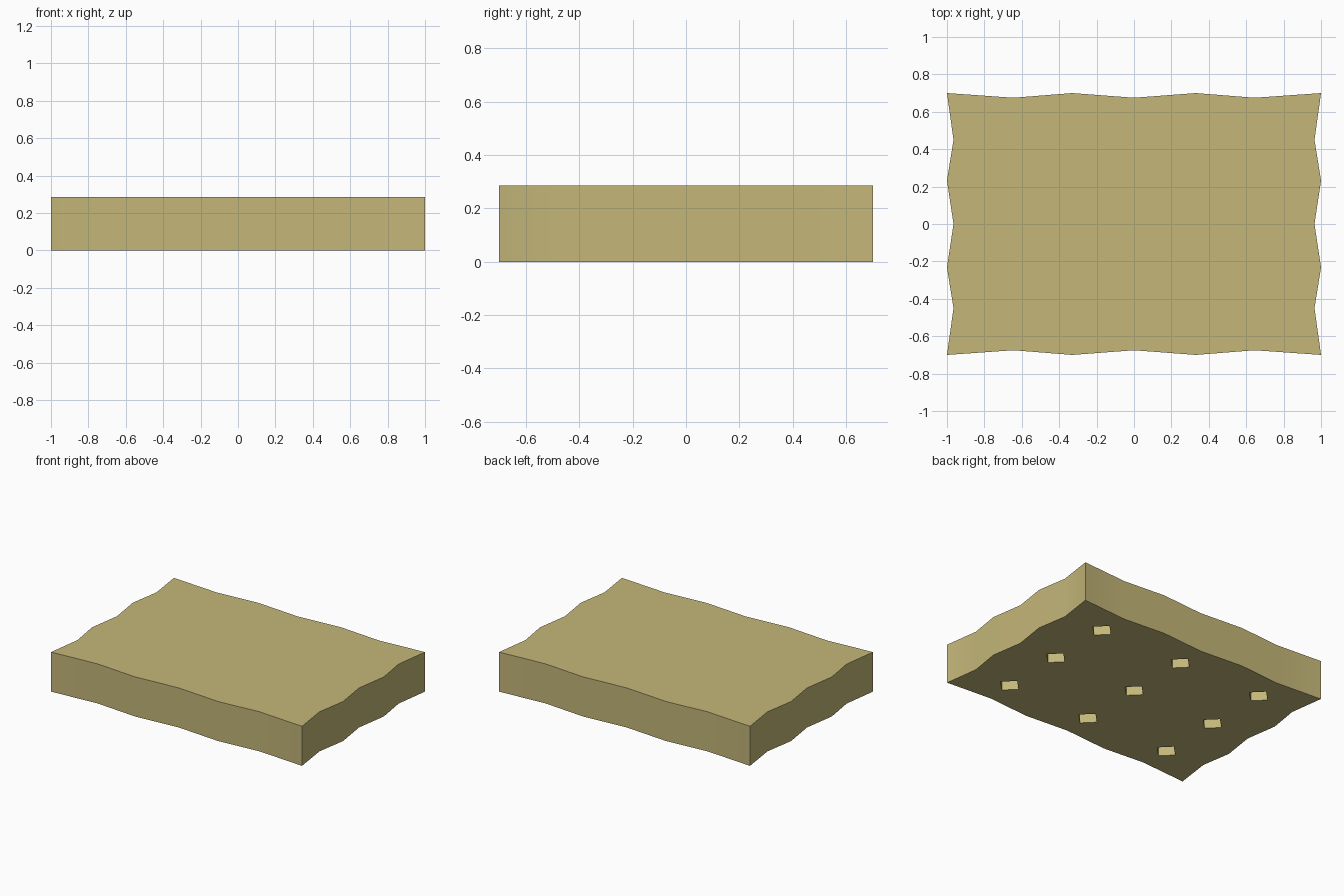
import bpy, bmesh
from math import cos, sin, pi, radians

if "Cube" in bpy.data.objects:
    bpy.data.objects.remove(bpy.data.objects["Cube"])

HEIGHT = 0.285
HOLE_R, HOLE_DEPTH = 0.077, 0.15


def prism(bm, outline, z0, z1):
    """Closed vertical prism over a counter-clockwise outline."""
    low = [bm.verts.new((x, y, z0)) for x, y in outline]
    high = [bm.verts.new((x, y, z1)) for x, y in outline]
    bm.faces.new(low[::-1])
    bm.faces.new(high)
    n = len(outline)
    for i in range(n):
        j = (i + 1) % n
        bm.faces.new((low[i], low[j], high[j], high[i]))


def make_object(name, bm):
    mesh = bpy.data.meshes.new(name)
    bm.to_mesh(mesh)
    bm.free()
    obj = bpy.data.objects.new(name, mesh)
    bpy.context.collection.objects.link(obj)
    return obj


# Biscuit slab with scalloped edges: front and right sides, then turned by 180 degrees
front = [(-1, -0.7), (-0.645, -0.675), (-0.33, -0.7), (0, -0.675),
         (0.33, -0.7), (0.645, -0.675)]
right = [(1, -0.7), (0.965, -0.45), (1, -0.232), (0.965, 0),
         (1, 0.232), (0.965, 0.45)]
half = front + right
bm = bmesh.new()
prism(bm, half + [(-x, -y) for x, y in half], 0, HEIGHT)
biscuit = make_object("biscuit", bm)

# Three by three diamond-shaped blind holes in the underside
bm = bmesh.new()
for i in (-1, 0, 1):
    for j in (-1, 0, 1):
        diamond = [(i * 0.665 + HOLE_R * cos(k * pi / 2),
                    j * 0.467 + HOLE_R * sin(k * pi / 2)) for k in range(4)]
        prism(bm, diamond, -0.1, HOLE_DEPTH)
cutter = make_object("hole_cutter", bm)
cutter.hide_render = True

mod = biscuit.modifiers.new("holes", 'BOOLEAN')
mod.operation = 'DIFFERENCE'
mod.solver = 'EXACT'
mod.object = cutter
bpy.context.view_layer.objects.active = biscuit
biscuit.select_set(True)
bpy.ops.object.modifier_apply(modifier=mod.name)
bpy.data.objects.remove(cutter)

# Soft waves along the sides, crisp rims
bpy.ops.object.shade_smooth_by_angle(angle=radians(30))

# Baked dough colour
dough = bpy.data.materials.new("dough")
dough.diffuse_color = (0.55, 0.47, 0.19, 1)
dough.use_nodes = True
dough.node_tree.nodes["Principled BSDF"].inputs["Base Color"].default_value = dough.diffuse_color
biscuit.data.materials.clear()
biscuit.data.materials.append(dough)
